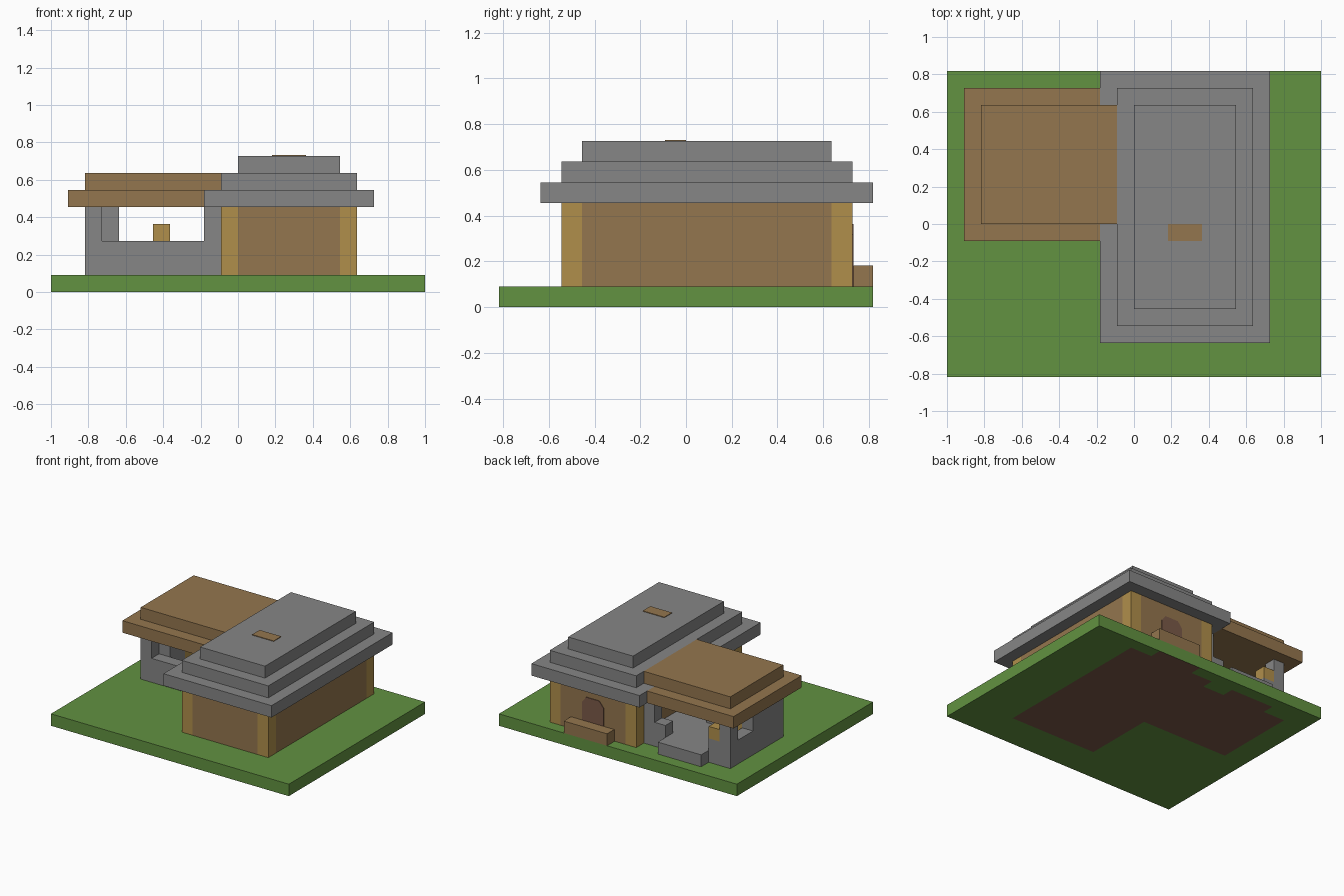
import bpy
import bmesh
from mathutils import Vector

U = 1 / 11  # one building block
THIN = 0.05  # plate thickness in blocks

if "Cube" in bpy.data.objects:
    bpy.data.objects.remove(bpy.data.objects["Cube"], do_unlink=True)


def material(name, rgb):
    linear = [((c / 255 + 0.055) / 1.055) ** 2.4 for c in rgb] + [1]
    mat = bpy.data.materials.new(name)
    mat.use_nodes = True
    mat.diffuse_color = linear
    mat.node_tree.nodes["Principled BSDF"].inputs["Base Color"].default_value = linear
    return mat


GRASS = material("grass green", (98, 146, 65))
STONE = material("stone grey", (134, 134, 134))
PLANK = material("plank brown", (148, 118, 78))
GOLD = material("golden wood", (176, 143, 75))
EARTH = material("dark red brown", (122, 89, 72))


def finish(name, bm, *mats):
    mesh = bpy.data.meshes.new(name)
    bm.to_mesh(mesh)
    bm.free()
    for mat in mats:
        mesh.materials.append(mat)
    obj = bpy.data.objects.new(name, mesh)
    bpy.context.collection.objects.link(obj)
    return obj


def box(name, mat, x, y, z):
    """Box from (low, high) ranges counted in blocks."""
    bm = bmesh.new()
    bmesh.ops.create_cube(bm, size=1)
    for v in bm.verts:
        v.co = Vector([(r[0] + r[1]) / 2 + c * (r[1] - r[0])
                       for r, c in zip((x, y, z), v.co)]) * U
    return finish(name, bm, mat)


# Ground slab: lawn with an earth foundation under house, wing and steps
FOOTPRINT = [(-1, 7, -6, 8), (-9, -1, 0, 7), (1, 5, 8, 9), (-7, -3, 7, 8)]
bm = bmesh.new()
bmesh.ops.create_grid(bm, x_segments=22, y_segments=18, size=1)
for v in bm.verts:
    v.co.x *= 11
    v.co.y *= 9
grown = bmesh.ops.extrude_face_region(bm, geom=bm.faces[:], use_keep_orig=True)
for v in grown["geom"]:
    if isinstance(v, bmesh.types.BMVert):
        v.co.z = 1
bmesh.ops.recalc_face_normals(bm, faces=bm.faces[:])
for f in bm.faces:
    c = f.calc_center_median()
    f.material_index = int(any(a < c.x < b and d < c.y < e for a, b, d, e in FOOTPRINT))
bmesh.ops.scale(bm, vec=(U, U, U), verts=bm.verts)
bmesh.ops.dissolve_limit(bm, angle_limit=0.01, verts=bm.verts, edges=bm.edges,
                         delimit={'MATERIAL'})
finish("ground", bm, GRASS, EARTH)

# House walls and corner posts
WALL = (1, 5)
box("front_wall", PLANK, (0, 6), (-6, -5), WALL)
box("back_wall", PLANK, (0, 6), (7, 8), WALL)
box("right_wall", PLANK, (-1, 0), (-5, 7), WALL)
box("left_wall", PLANK, (6, 7), (-5, 7), WALL)
for x in (-1, 6):
    for y in (-6, 7):
        box("corner_post", GOLD, (x, x + 1), (y, y + 1), WALL)

# Back door: thin plate with clipped top corners
bm = bmesh.new()
outline = [(2, 1), (4, 1), (4, 3.5), (3.6, 4), (2.4, 4), (2, 3.5)]
door = bm.faces.new([bm.verts.new((x * U, 8 * U, z * U)) for x, z in outline])
push = bmesh.ops.extrude_face_region(bm, geom=[door], use_keep_orig=True)
for v in push["geom"]:
    if isinstance(v, bmesh.types.BMVert):
        v.co.y += THIN * U
bmesh.ops.recalc_face_normals(bm, faces=bm.faces[:])
finish("back_door", bm, EARTH)
box("door_stoop", PLANK, (1, 5), (8 + THIN, 9), (1, 2))

# Stepped house roof with its flue cap
for i in range(3):
    box("house_roof_tier", STONE, (i - 2, 8 - i), (i - 7, 9 - i), (5 + i, 6 + i))
box("flue_cap", PLANK, (2, 4), (-1, 0), (8, 8 + THIN))

# Stepped wing roof
box("wing_roof_eave", PLANK, (-10, -2), (-1, 8), (5, 6))
box("wing_roof_top", PLANK, (-9, -1), (0, 7), (6, 7))

# Open wing: floor, step, low walls, pillars
box("wing_floor", STONE, (-8, -1), (1, 7), (1, 2))
box("wing_step", STONE, (-7, -3), (7, 8), (1, 2))
box("wing_front_low_wall", STONE, (-9, -1), (0, 1), (1, 3))
box("wing_side_low_wall", STONE, (-9, -8), (1, 7), (1, 3))
box("wing_side_wall", STONE, (-9, -8), (0, 4), (3, 5))
box("wing_back_pillar", STONE, (-9, -8), (6, 7), (3, 5))
box("wing_front_pillar", STONE, (-2, -1), (0, 1), (3, 5))
box("wing_inner_pillar", STONE, (-2, -1), (6, 7), (2, 5))
for x in (-8, -3):
    box("wing_back_low_wall", STONE, (x, x + 1), (6, 7), (2, 3))

# Wing furnishings
box("forge_stack", STONE, (-8, -7), (1, 3), (2, 5))
box("inner_post", GOLD, (-8, -7), (3, 4), (2, 5))
box("wall_block", GOLD, (-8, -7), (6, 7), (3, 4))
box("work_stand", STONE, (-5, -4), (2, 3), (2, 3))
box("work_block", GOLD, (-5, -4), (2, 3), (3, 4))
